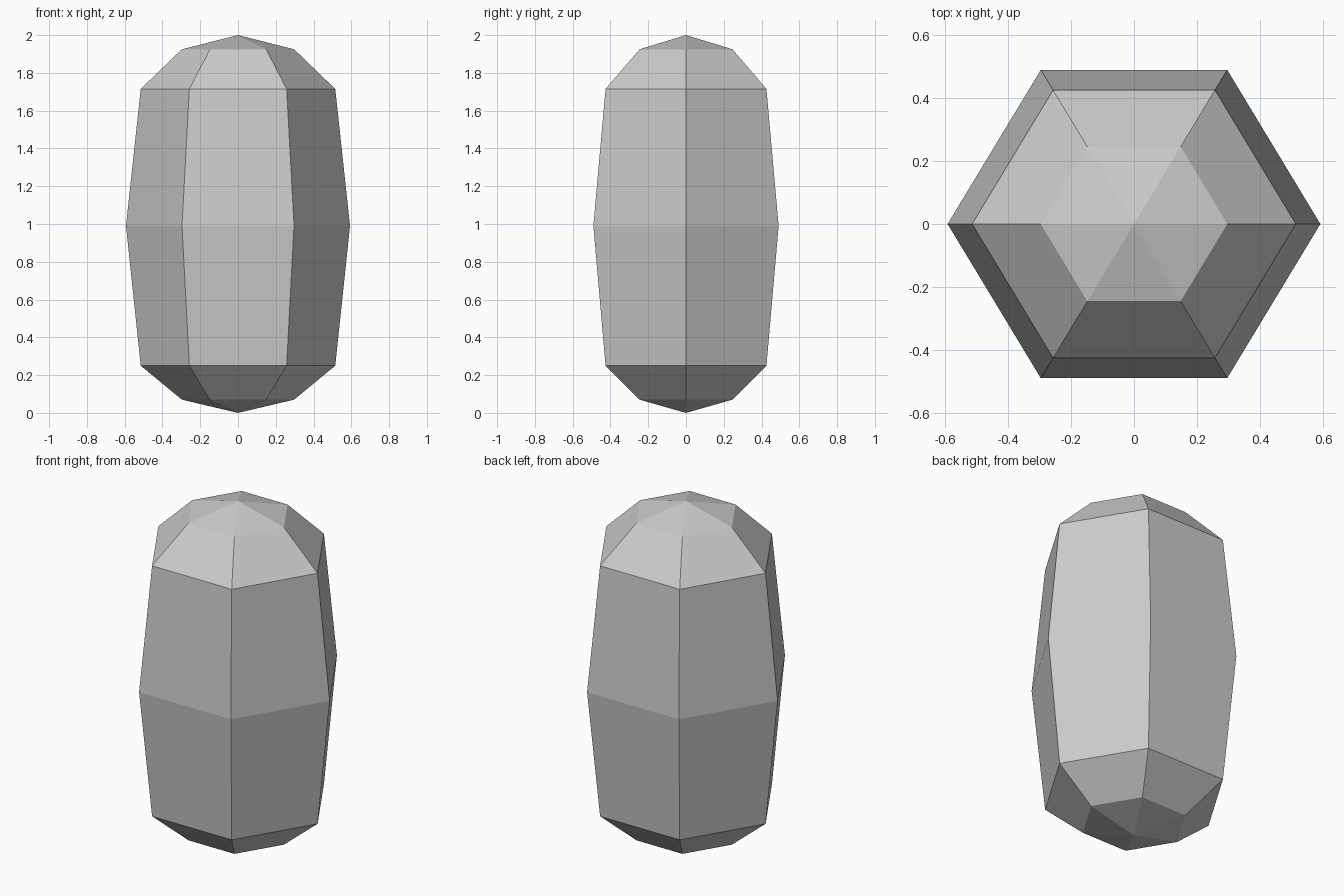
import bpy, bmesh
from math import cos, sin, pi

if "Cube" in bpy.data.objects:
    bpy.data.objects.remove(bpy.data.objects["Cube"])

SIDES = 6
Y_SCALE = 0.955  # hexagon is slightly flattened front to back
PROFILE = [(0.297, 0.07), (0.515, 0.25), (0.593, 0.99), (0.515, 1.715), (0.297, 1.925)]

bm = bmesh.new()

# Hexagonal rings of the barrel-shaped body
rings = [[bm.verts.new((r * cos(2 * pi * i / SIDES), Y_SCALE * r * sin(2 * pi * i / SIDES), z))
          for i in range(SIDES)] for r, z in PROFILE]
bottom = bm.verts.new((0, 0, 0))
top = bm.verts.new((0, 0, 2))

# Side walls and pointed end caps
for i in range(SIDES):
    j = (i + 1) % SIDES
    for low, high in zip(rings, rings[1:]):
        bm.faces.new((low[i], low[j], high[j], high[i]))
    bm.faces.new((bottom, rings[0][j], rings[0][i]))
    bm.faces.new((top, rings[-1][i], rings[-1][j]))

bmesh.ops.recalc_face_normals(bm, faces=bm.faces)
mesh = bpy.data.meshes.new("capsule_body")
bm.to_mesh(mesh)
bm.free()
bpy.context.collection.objects.link(bpy.data.objects.new("capsule_body", mesh))
